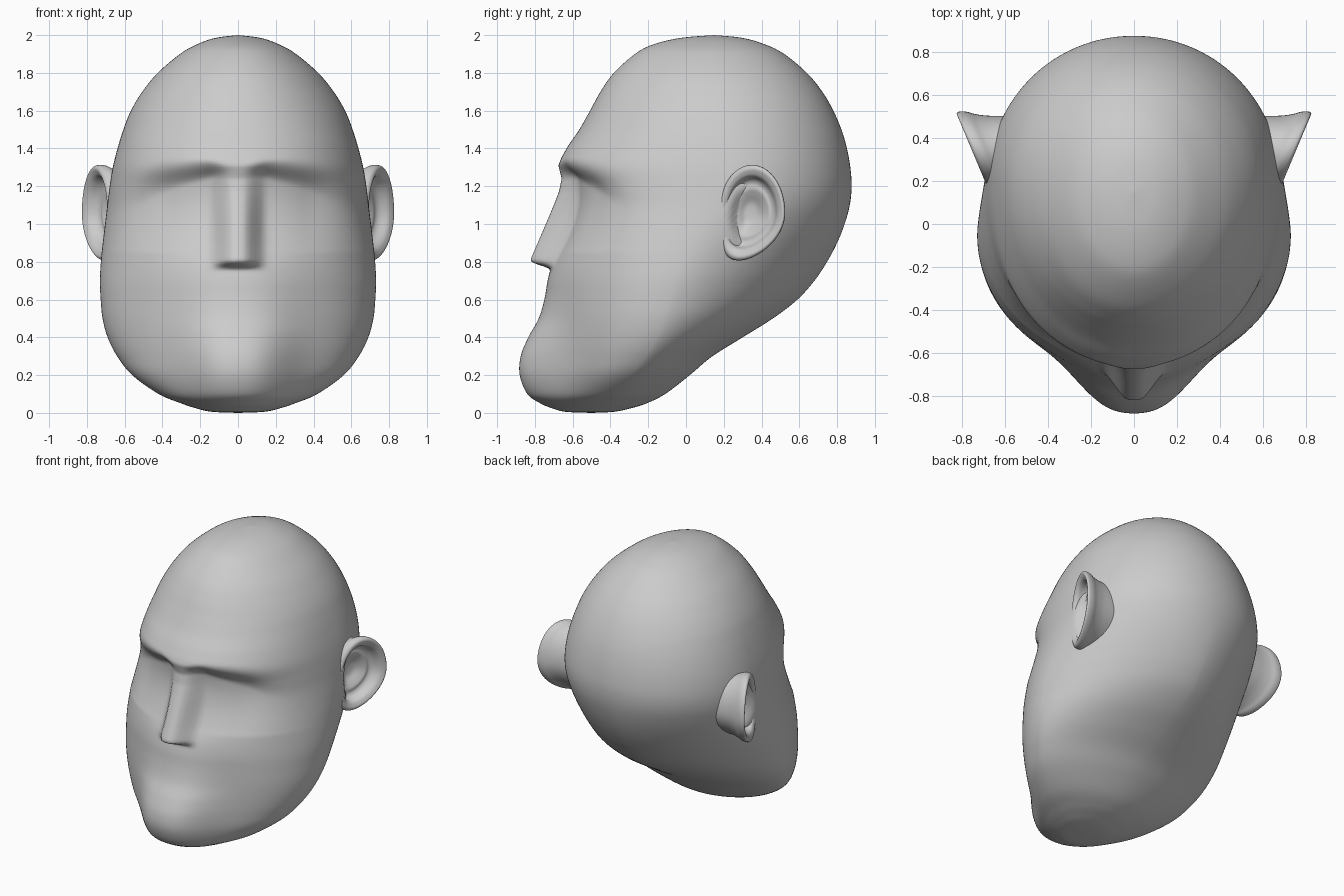
import bpy, bmesh, math

if "Cube" in bpy.data.objects:
    bpy.data.objects.remove(bpy.data.objects["Cube"])

# Head sections: z, front y, back y, half width, y of widest point
ROWS = [
    (0.0, -.5, -.5, 0, -.5), (.006, -.64, -.38, .14, -.48), (.025, -.71, -.29, .225, -.46),
    (.05, -.77, -.21, .30, -.43), (.1, -.84, -.11, .42, -.38), (.2, -.88, .02, .56, -.29),
    (.3, -.875, .14, .64, -.21), (.4, -.835, .30, .69, -.15), (.5, -.78, .46, .717, -.11),
    (.6, -.75, .59, .727, -.08), (.7, -.733, .68, .731, -.05), (.8, -.715, .747, .726, -.01),
    (.9, -.685, .80, .716, .04), (1.0, -.668, .84, .704, .10), (1.1, -.665, .867, .692, .16),
    (1.2, -.67, .877, .68, .19), (1.3, -.678, .87, .663, .2), (1.4, -.632, .852, .638, .2),
    (1.5, -.565, .823, .607, .19), (1.6, -.508, .78, .567, .18), (1.7, -.453, .722, .507, .17),
    (1.8, -.382, .64, .425, .16), (1.9, -.27, .52, .307, .15), (1.95, -.175, .42, .22, .15),
    (1.985, -.03, .3, .12, .15), (2.0, .15, .15, 0, .15)]
FRONT_POWER = [(0, 1.95), (.7, 1.93), (1.3, 2.15), (1.8, 2.0), (2, 2.0)]
BACK_POWER = [(0, 1.9), (.6, 1.68), (1.2, 2.03), (2, 2.0)]
NOSE_RIDGE = [(.7, -.83), (.82, -.82), (.9, -.785), (1.0, -.742), (1.1, -.7), (1.17, -.673),
              (1.24, -.658), (1.31, -.676), (1.35, -.66), (1.4, -.632)]


def smooth(a, b, t):
    t = min(1, max(0, (t - a) / (b - a)))
    return t * t * (3 - 2 * t)


def lookup(table, t, ease=False):
    for (a, va), (b, vb) in zip(table, table[1:]):
        if t <= b:
            k = smooth(a, b, t) if ease else max(0, (t - a) / (b - a))
            return va + (vb - va) * k
    return table[-1][1]


def spline(rows, steps):
    out = []
    for i in range(len(rows) - 1):
        p0, p1, p2, p3 = (rows[min(max(i + k, 0), len(rows) - 1)] for k in (-1, 0, 1, 2))
        for s in range(steps):
            t = s / steps
            out.append([.5 * (2 * b + (c - a) * t + (2 * a - 5 * b + 4 * c - d) * t * t
                              + (3 * b - a - 3 * c + d) * t ** 3)
                        for a, b, c, d in zip(p0, p1, p2, p3)])
    return out + [list(rows[-1])]


def loft(name, rings):
    bm = bmesh.new()
    loops = [[bm.verts.new(p) for p in ring] for ring in rings]
    n = len(loops[0])
    for a, b in zip(loops, loops[1:]):
        for i in range(n):
            j = (i + 1) % n
            bm.faces.new((a[i], a[j], b[j], b[i]))
    bmesh.ops.remove_doubles(bm, verts=bm.verts, dist=1e-5)
    bmesh.ops.recalc_face_normals(bm, faces=bm.faces)
    for f in bm.faces:
        f.smooth = True
    mesh = bpy.data.meshes.new(name)
    bm.to_mesh(mesh)
    bm.free()
    ob = bpy.data.objects.new(name, mesh)
    bpy.context.collection.objects.link(ob)
    return ob


def face_detail(x, y, z):
    ax = abs(x)
    # brow shelf and eye sockets, softer towards the temples
    brow = 1.315 + .02 * smooth(0, .2, ax) - .5 * max(0, ax - .25) ** 2
    y += (.09 * smooth(brow + .01 + .03 * ax, brow - .05 - .3 * ax, z)
          * smooth(.68, 1.2, z) * (1 - smooth(.35, .7, ax)))
    # nose
    w = ((1 - smooth(.02, .155, ax)) * smooth(.755, .805, z + .2 * max(0, ax - .08))
         * (1 - smooth(1.3, 1.4, z)))
    return y + (lookup(NOSE_RIDGE, z) - y) * w


# Head
N = 192
rings = []
for z, f, b, w, c in spline(ROWS, 8):
    ring = []
    cheek = max(f, -.70)          # chin bulges forward of this line
    nf, nb = lookup(FRONT_POWER, z, True), lookup(BACK_POWER, z, True)
    for i in range(N):
        a = 2 * math.pi * i / N
        s, k = math.sin(a), math.cos(a)
        n = nf if k > 0 else nb
        x = math.copysign(abs(s) ** (2 / n), s) * w
        h = abs(k) ** (2 / n)
        if k > 0:
            front = cheek + (f - cheek) * math.exp(-(abs(x) / .3) ** 3)
            y = c + (front - c) * h
            if .65 < z < 1.45:
                y = face_detail(x, y, z)
        else:
            y = c + (b - c) * h
        # hollow behind the ear opening
        if abs(x) > .5:
            r = math.hypot((y - .33) / .11, (z - 1.04) / .17)
            x *= 1 - .07 * (1 - smooth(.4, 1, r))
        ring.append((x, y, z))
    rings.append(ring)
loft("head", rings)

# Ears: outline scale, x offset from the tilted rim plane
EAR = [(.88, -.24), (.88, -.16), (.89, -.11), (.93, -.065), (.985, -.035), (1.0, -.012),
       (.985, .01), (.93, .02), (.86, .016), (.77, .0), (.7, -.04), (.61, -.056),
       (.5, -.056), (.38, -.07), (.2, -.095), (0, -.10)]


def ear(name, side):
    out = []
    for s, off in spline(EAR, 4):
        ring = []
        for i in range(72):
            a = 2 * math.pi * i / 72
            low = max(0, -math.sin(a))
            y = .35 + s * (.175 * math.cos(a) - .07 * low ** 2)
            z = 1.06 + s * .253 * math.sin(a)
            x = .675 + .42 * (y - .2) + off
            ring.append((side * x, y, z))
        out.append(ring)
    return loft(name, out)


ear("right_ear", 1)
ear("left_ear", -1)
